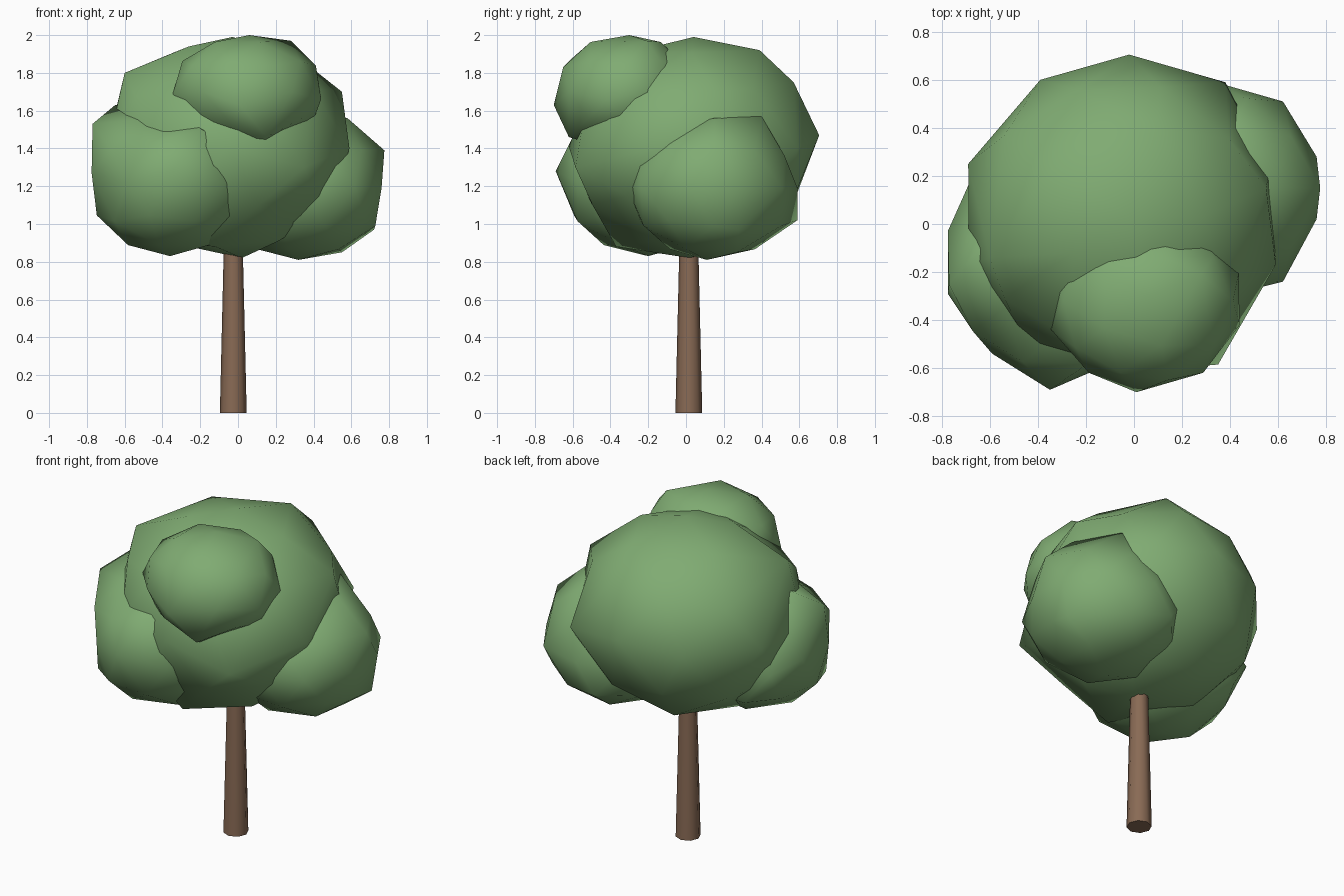
import bpy
from mathutils import Vector


def material(name, color):
    m = bpy.data.materials.new(name)
    m.diffuse_color = color
    return m


bark = material("bark", (0.25, 0.145, 0.09, 1))
leaf = material("leaf", (0.215, 0.41, 0.17, 1))


def foliage(name, centre, radii, pulls):
    """Low-poly leaf clump; each pull drags the nearest vertex to a point."""
    bpy.ops.mesh.primitive_ico_sphere_add(subdivisions=2, radius=1, location=centre)
    ob = bpy.context.object
    ob.name = name
    ob.data.materials.append(leaf)
    for v in ob.data.vertices:
        v.co = Vector([a * b for a, b in zip(v.co, radii)])
    for p in pulls:
        target = Vector(p) - Vector(centre)
        min(ob.data.vertices, key=lambda v: (v.co - target).length).co = target
    bpy.ops.object.shade_smooth()


# Tapered trunk, running up inside the crown
bpy.ops.mesh.primitive_cone_add(vertices=8, radius1=0.071, radius2=0.045,
                                depth=1.1, location=(-0.025, 0.015, 0.55))
trunk = bpy.context.object
trunk.name = "trunk"
trunk.data.materials.append(bark)
bpy.ops.object.shade_smooth_by_angle(angle=0.9)

# Main crown
foliage("crown_main", (-0.06, 0.03, 1.41), (0.66, 0.65, 0.585), [
    (-0.02, 0.705, 1.47), (-0.39, 0.60, 1.43), (-0.69, 0.25, 1.42),
    (0.38, 0.59, 1.40), (-0.03, 0.04, 1.99), (-0.60, -0.14, 1.80),
    (0.09, 0.39, 1.92), (0.11, 0.57, 1.75), (0.02, 0.02, 0.82),
    (0.35, -0.585, 1.30), (-0.12, -0.37, 0.88), (0.55, 0.15, 1.70),
    (-0.26, -0.12, 1.94), (0.59, -0.17, 1.40)])

# Side clumps
foliage("crown_right", (0.34, 0.14, 1.19), (0.455, 0.45, 0.38), [
    (0.775, 0.15, 1.39), (0.76, 0.28, 1.20), (0.62, 0.51, 1.19),
    (0.32, 0.11, 0.81), (0.62, -0.24, 1.20), (0.76, 0.02, 1.19),
    (0.58, 0.15, 1.56), (0.42, 0.40, 1.57), (0.22, 0.59, 1.02),
    (0.72, 0.28, 0.97), (0.55, 0.27, 0.85)])
foliage("crown_left", (-0.345, -0.21, 1.22), (0.45, 0.45, 0.39), [
    (-0.35, -0.69, 1.28), (-0.775, -0.03, 1.27), (-0.775, -0.29, 1.27),
    (-0.59, -0.54, 1.22), (-0.36, -0.20, 0.83), (-0.77, -0.25, 1.53),
    (-0.65, -0.11, 1.63), (-0.19, -0.58, 1.50), (-0.69, 0.16, 1.22),
    (-0.55, 0.22, 1.04)])

# Upper front clump
foliage("crown_top", (0.05, -0.32, 1.70), (0.405, 0.37, 0.31), [
    (0.01, -0.70, 1.63), (0.06, -0.30, 2.0), (0.14, -0.42, 1.40),
    (0.44, -0.42, 1.66), (-0.345, -0.44, 1.69), (0.15, -0.62, 1.46),
    (-0.2, -0.5, 1.52), (0.14, -0.65, 1.83), (0.28, -0.21, 1.97)])
